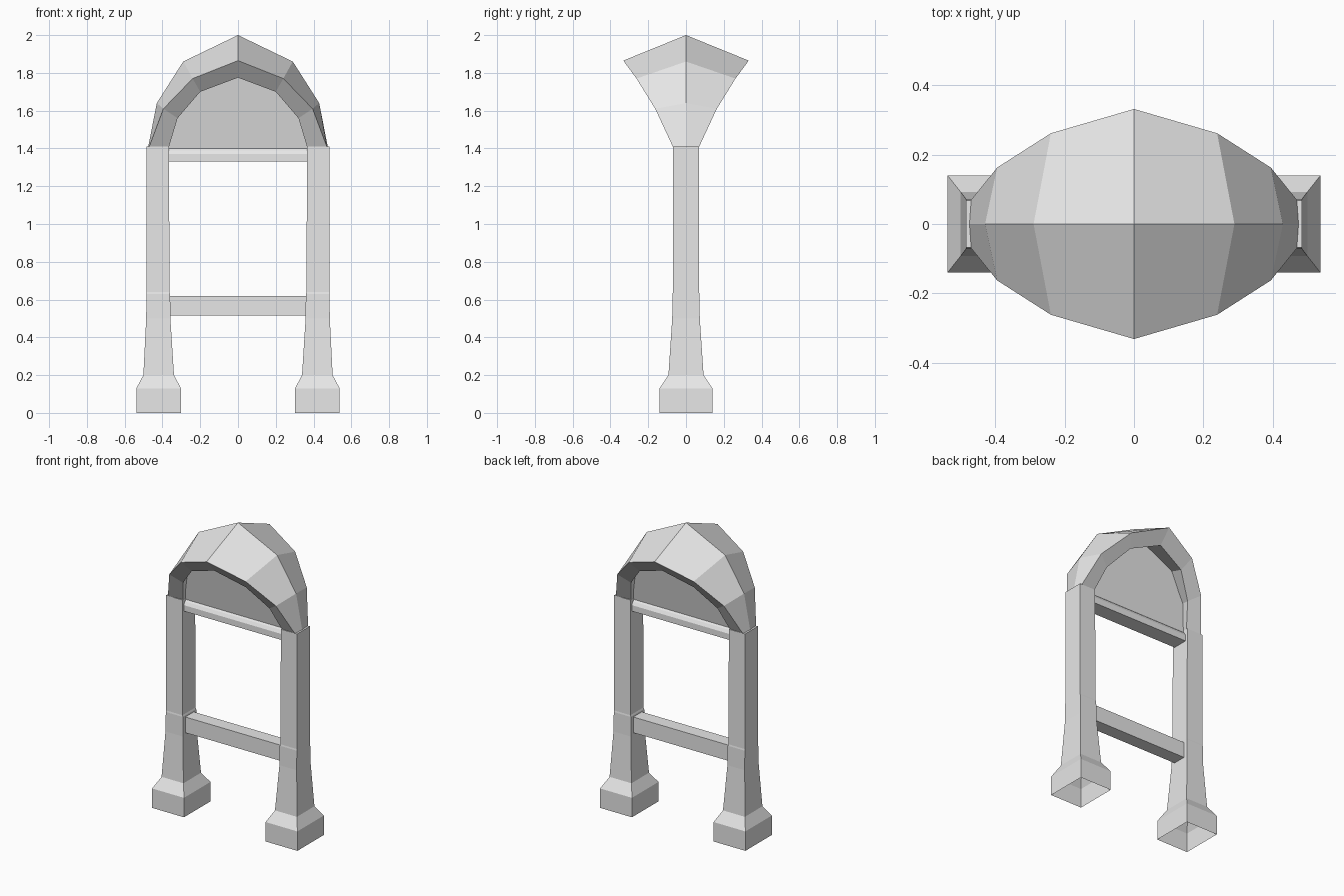
import bpy, bmesh

if "Cube" in bpy.data.objects:
    bpy.data.objects.remove(bpy.data.objects["Cube"])

stone = bpy.data.materials.new("pale grey")
stone.diffuse_color = (0.8, 0.8, 0.8, 1)
stone.use_nodes = True
stone.node_tree.nodes["Principled BSDF"].inputs["Base Color"].default_value = stone.diffuse_color


def loft(name, rings, cap_start=True, cap_end=True):
    """Skin a list of closed rings that share the same point count."""
    bm = bmesh.new()
    vs = [[bm.verts.new(p) for p in ring] for ring in rings]
    n = len(vs[0])
    for a, b in zip(vs, vs[1:]):
        for i in range(n):
            j = (i + 1) % n
            bm.faces.new((a[i], a[j], b[j], b[i]))
    if cap_start:
        bm.faces.new(vs[0])
    if cap_end:
        bm.faces.new(vs[-1])
    bmesh.ops.recalc_face_normals(bm, faces=bm.faces)
    me = bpy.data.meshes.new(name)
    bm.to_mesh(me)
    bm.free()
    me.materials.append(stone)
    ob = bpy.data.objects.new(name, me)
    bpy.context.collection.objects.link(ob)
    return ob


def bar(name, profile, half):
    """Extrude a (y, z) profile along x."""
    return loft(name, [[(x, y, z) for y, z in profile] for x in (-half, half)])


def box_rings(side, levels):
    """Rectangular rings from (height, centre x, half width, half depth)."""
    return [[(side * cx - hx, -hy, z), (side * cx + hx, -hy, z),
             (side * cx + hx, hy, z), (side * cx - hx, hy, z)]
            for z, cx, hx, hy in levels]


# Feet are open shells underneath; posts taper upward with a slight collar
FOOT = [(0, .42, .118, .14), (.13, .42, .118, .14), (.2, .42, .081, .093)]
POST = [(.2, .42, .081, .093), (.5, .422, .064, .073), (.63, .422, .063, .071),
        (.64, .424, .061, .069), (1.41, .425, .060, .068)]
for side, label in ((-1, "left"), (1, "right")):
    loft(label + "_foot", box_rings(side, FOOT), False, False)
    loft(label + "_post", box_rings(side, POST))

# Lower cross rail
bar("lower_rail", [(-.045, .515), (.045, .515), (.045, .62), (-.045, .62)], .37)

# Upper sill with softened top edges
half_sill = [(.052, 1.33), (.052, 1.37), (.04, 1.39), (.03, 1.40)]
sill = half_sill + [(-y, z) for y, z in reversed(half_sill)]
bar("upper_sill", sill, .37)

# Hood stations: outer ridge (x, z), rim (x, y, z), inner lip (x, y, z), ceiling (x, z)
HOOD = [((.475, 1.41), (.47, .07, 1.41), (.365, .06, 1.41), (.367, 1.41)),
        ((.43, 1.64), (.395, .163, 1.61), (.32, .125, 1.56), (.345, 1.59)),
        ((.29, 1.86), (.24, .262, 1.77), (.20, .205, 1.70), (.235, 1.78)),
        ((0, 2.0), (0, .332, 1.865), (0, .252, 1.775), (0, 1.88))]
stations = [(-1, s) for s in HOOD] + [(1, s) for s in HOOD[-2::-1]]
rings = []
for m, (ridge, rim, lip, ceil) in stations:
    rings.append([(m * ridge[0], 0, ridge[1]),
                  (m * rim[0], -rim[1], rim[2]),
                  (m * lip[0], -lip[1], lip[2]),
                  (m * ceil[0], 0, ceil[1]),
                  (m * lip[0], lip[1], lip[2]),
                  (m * rim[0], rim[1], rim[2])])
loft("arched_hood", rings)

# Panel filling the arch, thickening gently towards the hood ceiling
arch = [(m * s[3][0], s[3][1]) for m, s in stations]
arch[0], arch[-1] = (-.367, 1.39), (.367, 1.39)
loft("arch_panel", [[(x, f * (.028 + .2 * (z - 1.39)), z) for x, z in arch]
                    for f in (-1, 1)])
